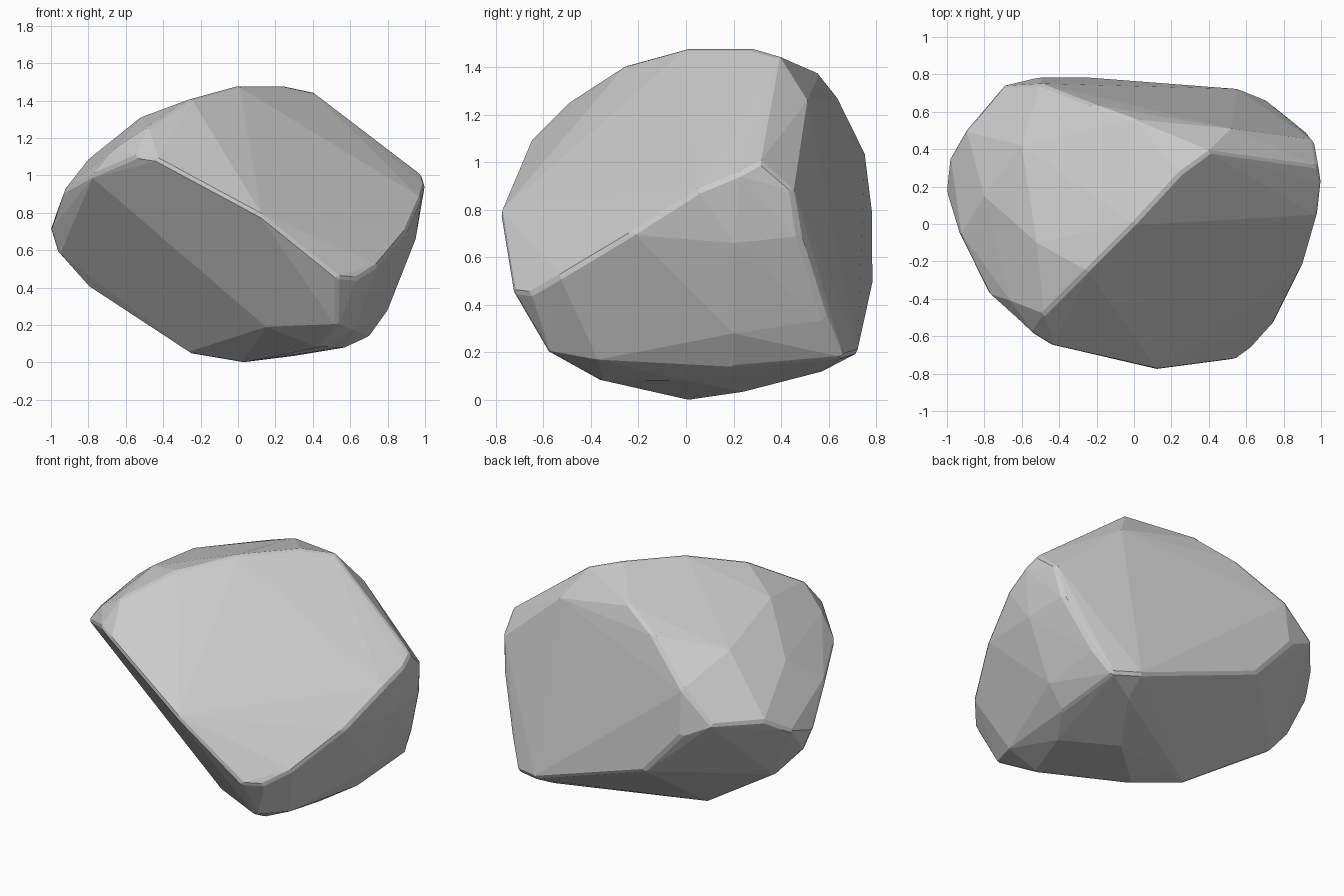
import bpy, bmesh
from math import radians

if "Cube" in bpy.data.objects:
    bpy.data.objects.remove(bpy.data.objects["Cube"])

# Corner points of the boulder, grouped by ridge; the body is their convex hull
crest = [(0, 0, 1.48), (.25, .27, 1.48), (.41, .39, 1.445), (-.25, -.25, 1.41),
         (-.48, -.48, 1.26), (-.52, -.10, 1.31), (-.60, .42, 1.20)]
front_ridge = [(-.55, -.58, 1.10), (-.42, -.66, 1.08), (.12, -.785, .79),
               (.53, -.73, .46), (.64, -.65, .45)]
right_ridge = [(.985, .31, 1.0), (1.0, .22, .95), (.98, .05, .88),
               (.90, -.23, .70), (.75, -.53, .52)]
right_side = [(.95, .20, .66), (.80, .20, .28), (.70, .20, .14), (.62, -.37, .17)]
back_right_edge = [(.52, .51, 1.26), (.96, .45, .88), (.93, .48, .68), (.80, .58, .35),
                   (.71, .66, .18), (.55, .725, .20)]
back_ridge = [(0, .56, 1.37), (-.22, .64, 1.27), (-.50, .75, 1.05)]
back_low_edge = [(-.25, .785, .48), (-.50, .785, .76), (-.70, .74, .87)]
left_rim = [(-.80, .15, 1.085), (-.78, -.37, 1.0), (-.66, -.41, 1.14), (-.93, -.06, .92),
            (-.90, .50, .86), (-.98, .36, .77), (-1.0, .17, .71)]
underside = [(-.96, .20, .58), (-.80, .25, .40), (-.26, .13, .045), (.02, 0, 0), (.57, 0, .08),
             (.15, -.38, .19), (.43, -.36, .08), (.53, -.58, .20), (.30, .24, .035), (.52, .57, .12)]

bm = bmesh.new()
for p in (crest + front_ridge + right_ridge + right_side + back_right_edge + back_ridge
          + back_low_edge + left_rim + underside):
    bm.verts.new(p)
bmesh.ops.convex_hull(bm, input=bm.verts)
loose = [v for v in bm.verts if not v.link_faces]
bmesh.ops.delete(bm, geom=loose, context='VERTS')

# Merge nearly flat triangles into broad facets
bmesh.ops.dissolve_limit(bm, angle_limit=radians(2), verts=bm.verts, edges=bm.edges)
bmesh.ops.recalc_face_normals(bm, faces=bm.faces)

mesh = bpy.data.meshes.new("boulder")
bm.to_mesh(mesh)
bm.free()
boulder = bpy.data.objects.new("boulder", mesh)
bpy.context.collection.objects.link(boulder)

# Slightly chipped edges
chip = boulder.modifiers.new("chipped_edges", 'BEVEL')
chip.width = 0.015
chip.segments = 1
chip.limit_method = 'ANGLE'
chip.angle_limit = radians(35)
